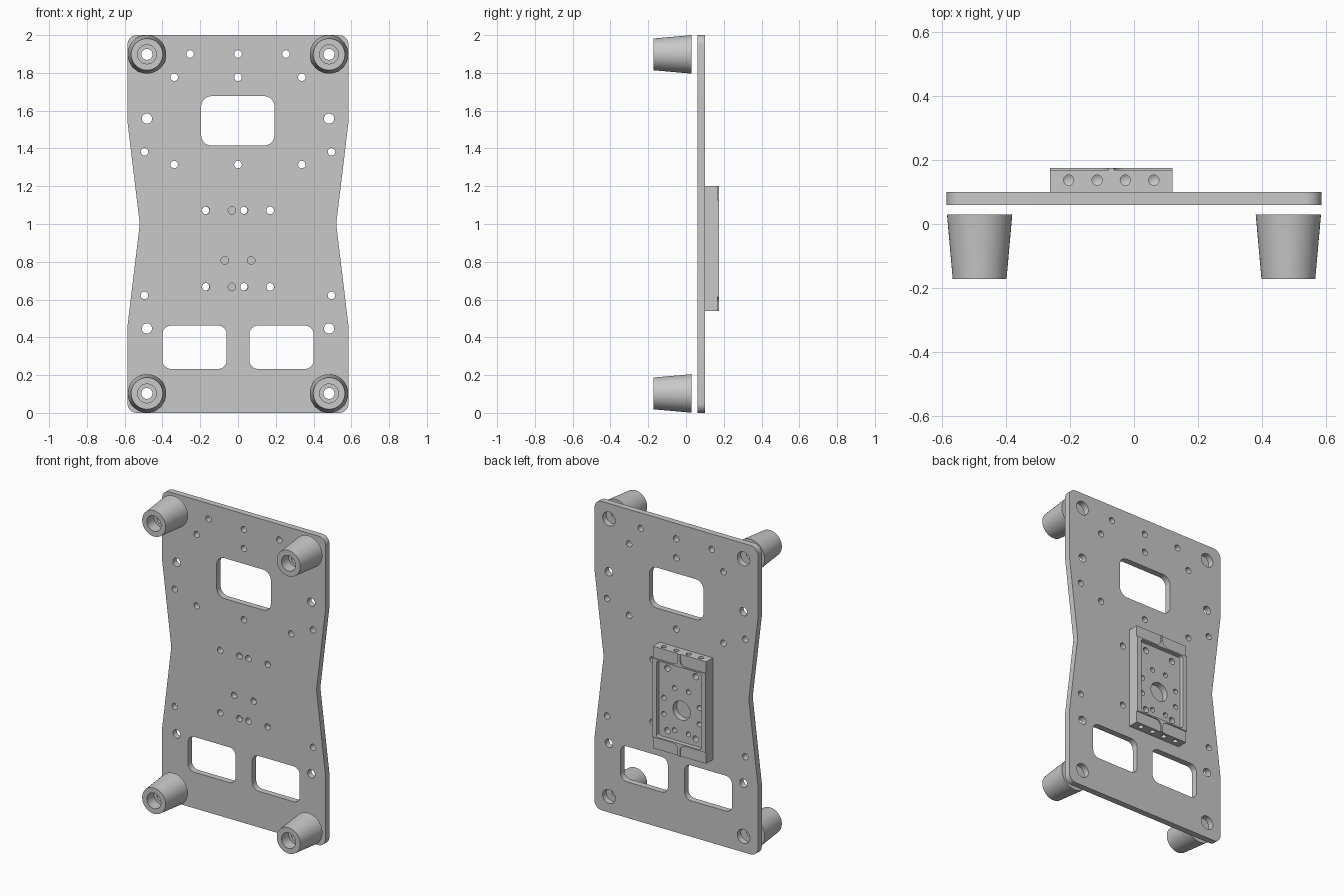
import bpy, bmesh, math
from mathutils import Vector, Matrix

if "Cube" in bpy.data.objects:
    bpy.data.objects.remove(bpy.data.objects["Cube"], do_unlink=True)

grey = bpy.data.materials.new("plain_grey")
grey.use_nodes = True
grey.diffuse_color = (0.58, 0.58, 0.58, 1)
grey.node_tree.nodes["Principled BSDF"].inputs["Base Color"].default_value = (0.58, 0.58, 0.58, 1)


def add(name, mesh):
    obj = bpy.data.objects.new(name, mesh)
    bpy.context.collection.objects.link(obj)
    mesh.materials.clear()
    mesh.materials.append(grey)
    return obj


def circle(x, z, r, n=32):
    return [(x + r * math.cos(i * math.tau / n), z + r * math.sin(i * math.tau / n)) for i in range(n)]


def rounded(points, radii, steps=8):
    """Polygon with each corner filleted by its own radius."""
    out = []
    for i, p in enumerate(points):
        p, r = Vector(p), radii[i]
        if r == 0:
            out.append(tuple(p))
            continue
        a = (Vector(points[i - 1]) - p).normalized()
        b = (Vector(points[(i + 1) % len(points)]) - p).normalized()
        half = a.angle(b) / 2
        centre = p + (a + b).normalized() * (r / math.sin(half))
        reach = r / math.tan(half)
        v, w = p + a * reach - centre, p + b * reach - centre
        turn = v.angle(w)
        for k in range(steps + 1):
            t = turn * k / steps
            out.append(tuple(centre + (v * math.sin(turn - t) + w * math.sin(t)) / math.sin(turn)))
    return out


def rect(x0, x1, z0, z1, r):
    return rounded([(x0, z0), (x1, z0), (x1, z1), (x0, z1)], [r] * 4)


def prism(name, loops, y0, y1):
    """Fill the loops in the xz plane, inner loops being holes, from y0 to y1."""
    curve = bpy.data.curves.new(name, 'CURVE')
    curve.dimensions, curve.fill_mode = '2D', 'BOTH'
    curve.extrude = (y1 - y0) / 2
    for loop in loops:
        s = curve.splines.new('POLY')
        s.points.add(len(loop) - 1)
        for pt, (x, z) in zip(s.points, loop):
            pt.co = (x, z, 0, 1)
        s.use_cyclic_u = True
    tmp = bpy.data.objects.new("tmp", curve)
    bpy.context.collection.objects.link(tmp)
    dg = bpy.context.evaluated_depsgraph_get()
    mesh = bpy.data.meshes.new_from_object(tmp.evaluated_get(dg))
    bpy.data.objects.remove(tmp, do_unlink=True)
    bm = bmesh.new()
    bm.from_mesh(mesh)
    bm.transform(Matrix.Translation((0, (y0 + y1) / 2, 0)) @ Matrix.Rotation(math.pi / 2, 4, 'X'))
    bmesh.ops.remove_doubles(bm, verts=bm.verts, dist=1e-5)
    bmesh.ops.recalc_face_normals(bm, faces=bm.faces)
    bm.to_mesh(mesh)
    bm.free()
    return add(name, mesh)


def cut(target, cutter):
    mod = target.modifiers.new("cut", 'BOOLEAN')
    mod.operation, mod.solver, mod.object = 'DIFFERENCE', 'EXACT', cutter
    dg = bpy.context.evaluated_depsgraph_get()
    mesh = bpy.data.meshes.new_from_object(target.evaluated_get(dg))
    target.modifiers.clear()
    target.data = mesh
    bpy.data.objects.remove(cutter, do_unlink=True)


def smooth(obj):
    bpy.ops.object.select_all(action='DESELECT')
    obj.select_set(True)
    bpy.context.view_layer.objects.active = obj
    bpy.ops.object.shade_smooth_by_angle(angle=math.radians(30))


# Waisted base plate with rounded corners, windows and screw holes
W, WAIST, FX = 0.585, 0.52, 0.482
half_side = [(W, 0), (W, 0.46), (WAIST, 1), (W, 1.54), (W, 2)]
outline = half_side + [(-x, z) for x, z in reversed(half_side)]
loops = [rounded(outline, [0.05, 0, 0, 0, 0.05] * 2)]
loops += [rect(-0.195, 0.193, 1.415, 1.677, 0.055),
          rect(-0.4, -0.06, 0.233, 0.462, 0.045), rect(0.06, 0.4, 0.233, 0.462, 0.045)]
paired = [(0.254, 1.9, 0.02), (0.338, 1.777, 0.02), (FX, 1.558, 0.027), (0.495, 1.382, 0.02),
          (0.338, 1.315, 0.02), (0.17, 1.072, 0.02), (0.032, 1.072, 0.02), (0.07, 0.807, 0.02),
          (0.17, 0.667, 0.02), (0.032, 0.667, 0.02), (0.495, 0.622, 0.02), (FX, 0.447, 0.027),
          (FX, 0.103, 0.045), (FX, 1.9, 0.045)]
for x, z, r in paired:
    loops += [circle(x, z, r), circle(-x, z, r)]
loops += [circle(0, z, 0.02) for z in (1.9, 1.777, 1.315)]
smooth(prism("base_plate", loops, 0.06, 0.1))

# Mounting block on the back
CX, CZ, HX, HZ, BACK = -0.071, 0.87, 0.191, 0.33, 0.175
block = prism("mounting_block", [rect(CX - HX, CX + HX, CZ - HZ, CZ + HZ, 0)], 0.1, BACK)

# Shallow end steps either side of a filleted stem
steps = []
for sx in (-1, 1):
    for sz in (-1, 1):
        corners = [(0.008, 0.256), (0.25, 0.256), (0.25, 0.4), (0.008, 0.4)]
        steps.append(rounded([(CX + sx * x, CZ + sz * z) for x, z in corners], [0.035, 0, 0, 0]))
cut(block, prism("step_cutter", steps, BACK - 0.007, 0.3))

# Rectangular pocket
cut(block, prism("pocket_cutter", [rect(CX - 0.16, CX + 0.16, CZ - 0.247, CZ + 0.247, 0.015)], 0.147, 0.3))

# Through holes, then blind holes and the central bore
through = [circle(CX + sx * 0.101, CZ + sz * 0.202, 0.02) for sx in (-1, 1) for sz in (-1, 1)]
cut(block, prism("through_cutter", through, 0, 0.3))
blind = [circle(CX + s * x, CZ + z, 0.016) for s in (-1, 1)
         for x, z in ((0.05, 0.088), (0.127, 0.005), (0.127, -0.1), (0.05, -0.185))]
blind.append(circle(CX, CZ - 0.045, 0.062, 48))
cut(block, prism("blind_cutter", blind, 0.108, 0.3))

# Row of pointed drill holes in both ends
bm = bmesh.new()
for x in (-0.133, -0.044, 0.044, 0.133):
    for s in (-1, 1):
        centre = Vector((CX + x, 0.137, CZ + s * 0.32))
        made = bmesh.ops.create_cone(bm, cap_ends=True, segments=24, radius1=0.016, radius2=0.016,
                                     depth=0.08, matrix=Matrix.Translation(centre))["verts"]
        caps = {f for v in made for f in v.link_faces if len(f.verts) > 4}
        inner = min(caps, key=lambda f: s * f.calc_center_median().z)
        bmesh.ops.poke(bm, faces=[inner], offset=0.009)
bmesh.ops.recalc_face_normals(bm, faces=bm.faces)
mesh = bpy.data.meshes.new("drill_cutter")
bm.to_mesh(mesh)
bm.free()
cut(block, add("drill_cutter", mesh))
smooth(block)

# Four tapered feet with counterbored holes, standing off the front
bm = bmesh.new()
profile = [(0.102, 0.03), (0.084, -0.172), (0.05, -0.172), (0.05, -0.1), (0.029, -0.1), (0.029, 0.03)]
ring = [bm.verts.new((r, y, 0)) for r, y in profile]
edges = [bm.edges.new((ring[i - 1], v)) for i, v in enumerate(ring)]
bmesh.ops.spin(bm, geom=ring + edges, cent=(0, 0, 0), axis=(0, 1, 0), angle=math.tau, steps=48)
bmesh.ops.remove_doubles(bm, verts=bm.verts, dist=1e-5)
bmesh.ops.recalc_face_normals(bm, faces=bm.faces)
foot_mesh = bpy.data.meshes.new("foot")
bm.to_mesh(foot_mesh)
bm.free()
for side, x in (("right", -FX), ("left", FX)):
    for level, z in (("lower", 0.103), ("upper", 1.898)):
        foot = add(f"{level}_{side}_foot", foot_mesh.copy())
        foot.location = (x, 0, z)
        smooth(foot)
